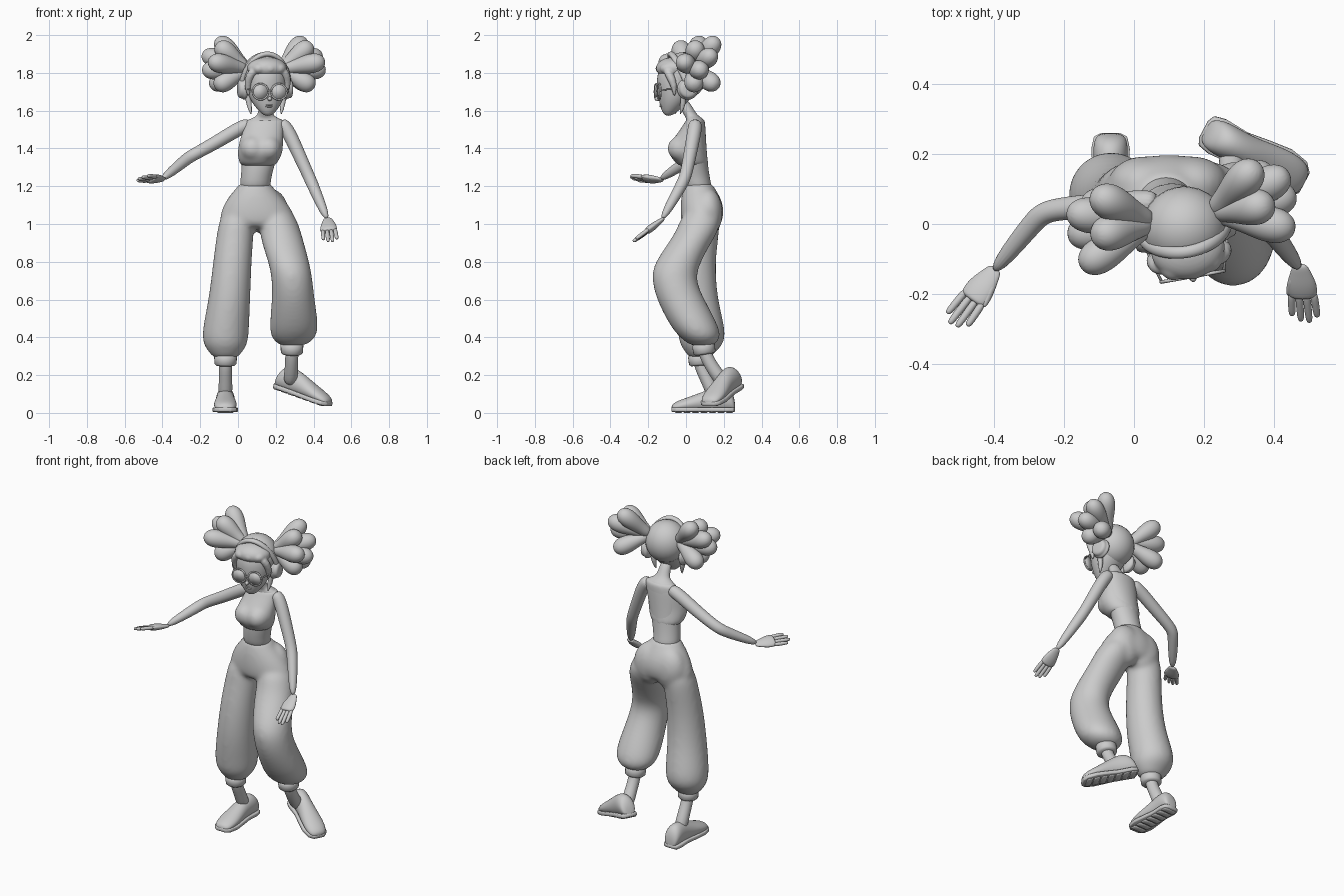
import bpy, bmesh, math
from mathutils import Vector, Matrix

if "Cube" in bpy.data.objects:
    bpy.data.objects.remove(bpy.data.objects["Cube"])

mat = bpy.data.materials.new("plain grey")
mat.use_nodes = True
GREY = (0.6, 0.6, 0.6, 1)
mat.diffuse_color = GREY
mat.node_tree.nodes["Principled BSDF"].inputs["Base Color"].default_value = GREY


def finish(name, bm, sub=0, matrix=Matrix(), remesh=0, smooth=6):
    bmesh.ops.recalc_face_normals(bm, faces=bm.faces)
    me = bpy.data.meshes.new(name)
    bm.to_mesh(me)
    bm.free()
    me.materials.append(mat)
    for p in me.polygons:
        p.use_smooth = True
    ob = bpy.data.objects.new(name, me)
    ob.matrix_world = matrix
    bpy.context.collection.objects.link(ob)
    if sub:
        ob.modifiers.new("subdivide", "SUBSURF").levels = sub
        ob.modifiers["subdivide"].render_levels = sub
    if remesh:
        m = ob.modifiers.new("weld", "REMESH")
        m.mode, m.voxel_size, m.use_smooth_shade = "VOXEL", remesh, True
        s = ob.modifiers.new("soften", "SMOOTH")
        s.iterations, s.factor = smooth, 0.5
    return ob


def loft(bm, rings, n=16):
    """Skin rings given as (centre, half axis u, half axis v)."""
    loops = []
    for c, u, v in rings:
        angles = [2 * math.pi * i / n for i in range(n)]
        loops.append([bm.verts.new(c + u * math.cos(a) + v * math.sin(a)) for a in angles])
    for a, b in zip(loops, loops[1:]):
        for i in range(n):
            bm.faces.new((a[i], a[(i + 1) % n], b[(i + 1) % n], b[i]))
    bm.faces.new(loops[0])
    bm.faces.new(loops[-1])


def slices(bm, rows):
    """Loft horizontal ellipses given as (z, x, y, rx, ry)."""
    loft(bm, [(Vector((x, y, z)), Vector((rx, 0, 0)), Vector((0, ry, 0)))
              for z, x, y, rx, ry in rows])


def tube(bm, pts, radii, side=(0, 0, 1), flat=1.0, n=12):
    pts = [Vector(p) for p in pts]
    rings = []
    for i, (p, r) in enumerate(zip(pts, radii)):
        t = (pts[min(i + 1, len(pts) - 1)] - pts[max(i - 1, 0)]).normalized()
        v = t.cross(Vector(side)).normalized()
        u = v.cross(t)
        rings.append((p, u * r, v * r * flat))
    loft(bm, rings, n)


def ball(bm, centre, size):
    bmesh.ops.create_uvsphere(bm, u_segments=24, v_segments=16, radius=1,
                              matrix=Matrix.Translation(centre) @ Matrix.Diagonal((*size, 1)))


# Trousers: hips and two ballooned legs welded together
bm = bmesh.new()
slices(bm, [(1.22, .09, .065, .084, .074), (1.2, .09, .067, .092, .08), (1.16, .09, .075, .13, .1),
            (1.1, .095, .085, .178, .117), (1.03, .105, .085, .21, .117), (.97, .105, .078, .2, .095)])
slices(bm, [(1.08, 0, .085, .09, .1), (.95, -.015, .075, .1, .103), (.8, -.03, .05, .104, .106),
            (.6, -.045, .05, .112, .118), (.43, -.067, .085, .128, .132), (.36, -.067, .082, .12, .118),
            (.315, -.066, .075, .085, .075), (.285, -.066, .072, .06, .052)])
slices(bm, [(1.08, .2, .085, .09, .1), (.98, .22, .07, .11, .115), (.9, .237, .02, .115, .115),
            (.78, .275, -.055, .11, .125), (.7, .287, -.065, .11, .118), (.6, .293, -.03, .115, .13),
            (.45, .297, .05, .135, .132), (.39, .293, .08, .118, .105), (.35, .288, .088, .06, .055)])
for x in (.03, .165):
    ball(bm, (x, .115, 1.06), (.105, .08, .13))
finish("trousers", bm, 2, remesh=.011, smooth=14)

# Trouser cuffs and ankles
LEGS = (("right", [(-.066, .07, .31), (-.066, .075, .25), (-.066, .115, .17), (-.067, .16, .07)]),
        ("left", [(.286, .09, .37), (.285, .1, .31), (.283, .145, .23), (.275, .205, .15)]))
for side, path in LEGS:
    bm = bmesh.new()
    tube(bm, [path[0], path[1]], [.061, .058], side=(0, 1, 0), n=24)
    finish(side + "_cuff", bm).modifiers.new("round", "BEVEL").width = .01
    bm = bmesh.new()
    tube(bm, path, [.036, .036, .036, .042], side=(0, 1, 0))
    finish(side + "_ankle", bm, 2)

# Shoes: uppers, flared soles and tread bars in a shared local frame, toe along -y
SHOE = [(.09, .025, .05), (.08, .045, .1), (.045, .052, .14), (-.03, .048, .128), (-.1, .057, .1),
        (-.17, .064, .075), (-.225, .054, .055), (-.248, .03, .035)]
fwd = Vector((.84, -.45, -.3)).normalized()
back = -fwd
across = back.cross(Vector((0, 0, 1))).normalized()
up = across.cross(back)
left_frame = Matrix.Translation((.272, .232, .103)) @ Matrix((across, back, up)).transposed().to_4x4()
for side, frame in (("right", Matrix.Translation((-.067, .17, 0))), ("left", left_frame)):
    bm = bmesh.new()
    loft(bm, [(Vector((0, y, h / 2 + .005)), Vector((w, 0, 0)), Vector((0, 0, h / 2)))
              for y, w, h in SHOE])
    finish(side + "_shoe", bm, 2, frame)
    bm = bmesh.new()
    outline = [(w, y) for y, w, h in SHOE]
    outline += [(-w, y) for w, y in reversed(outline)]
    face = bm.faces.new([bm.verts.new((x * 1.06, y, .006)) for x, y in outline])
    up_faces = bmesh.ops.extrude_face_region(bm, geom=[face])["geom"]
    bmesh.ops.translate(bm, vec=(0, 0, .022), verts=[v for v in up_faces if isinstance(v, bmesh.types.BMVert)])
    for i in range(7):
        bmesh.ops.create_cube(bm, size=1, matrix=Matrix.Translation((0, .06 - i * .045, .006))
                              @ Matrix.Diagonal((.085, .036, .012, 1)))
    sole = finish(side + "_sole", bm, 0, frame)
    sole.modifiers.new("round", "BEVEL").width = .003

# Torso, neck and cropped top
bm = bmesh.new()
slices(bm, [(1.17, .09, .07, .085, .075), (1.23, .092, .055, .081, .075), (1.3, .105, .045, .087, .074),
            (1.4, .12, .04, .1, .07), (1.5, .135, .045, .105, .06), (1.545, .145, .05, .105, .05),
            (1.565, .145, .04, .06, .042), (1.58, .145, .02, .036, .034), (1.67, .145, -.025, .034, .034)])
finish("torso", bm, 2)
bm = bmesh.new()
slices(bm, [(1.3, .105, .043, .093, .08), (1.33, .108, .028, .107, .092), (1.37, .116, .01, .122, .103),
            (1.41, .12, .005, .122, .1), (1.46, .127, .022, .117, .085), (1.51, .138, .04, .109, .065),
            (1.55, .145, .05, .104, .052), (1.56, .145, .05, .1, .048)])
for x in (.078, .162):
    ball(bm, (x, -.018, 1.4), (.07, .082, .07))
finish("cropped_top", bm, 2, remesh=.009, smooth=20)

# Arms and hands
ARMS = (("right", [(.07, .06, 1.53), (.02, .06, 1.515), (-.11, .052, 1.435), (-.22, .043, 1.375),
                   (-.265, .03, 1.35), (-.3, -.01, 1.32), (-.405, -.14, 1.235)],
         (-.6, -.8, .05), (.75, -.55, .35), 1),
        ("left", [(.22, .05, 1.54), (.258, .048, 1.51), (.315, .025, 1.385), (.365, .003, 1.275),
                  (.383, -.01, 1.235), (.405, -.035, 1.185), (.475, -.13, 1.02)],
         (.08, -.82, -.62), (1, 0, .1), -1))
for side, path, direction, wide, inner in ARMS:
    bm = bmesh.new()
    tube(bm, path, [.035, .039, .036, .033, .033, .031, .021], n=16)
    finish(side + "_arm", bm, 2)
    d, w, base = Vector(direction).normalized(), Vector(wide).normalized(), Vector(path[-1])
    bm = bmesh.new()
    tube(bm, [base + d * s for s in (-.02, .01, .05, .085, .1)], [.021, .03, .045, .045, .038],
         side=w, flat=.45)
    for i in range(4):
        root = base + d * .08 + w * (i - 1.5) * .021
        length = (.085, .105, .11, .09)[i if inner < 0 else 3 - i]
        tip = d * length + w * (i - 1.5) * .003
        tube(bm, [root, root + tip * .5, root + tip * .93, root + tip], [.0125, .012, .011, .005], side=w, n=8)
    root = base + d * .02 + w * inner * .02
    thumb = d * .075 + w * inner * .022
    tube(bm, [root, root + thumb * .6, root + thumb], [.015, .013, .007], side=w, n=8)
    finish(side + "_hand", bm, 2)

# Head in its own turned frame
HEAD = Matrix.Translation((.145, -.02, 0)) @ Matrix.Rotation(math.radians(10), 4, "Z")
bm = bmesh.new()
slices(bm, [(1.572, 0, -.075, .02, .018), (1.6, 0, -.065, .05, .047), (1.65, 0, -.045, .087, .08),
            (1.71, 0, -.027, .107, .108), (1.78, 0, -.018, .116, .122), (1.84, 0, -.01, .1, .105),
            (1.88, 0, 0, .06, .06)])
finish("face", bm, 2, HEAD)
bm = bmesh.new()
ball(bm, (0, -.132, 1.663), (.011, .016, .012))
finish("nose", bm, 0, HEAD)
bm = bmesh.new()
for z in (1.622, 1.63):
    ball(bm, (0, -.112, z), (.02, .009, .005))
finish("lips", bm, 0, HEAD)
bm = bmesh.new()
ball(bm, (0, .01, 1.785), (.122, .118, .125))
finish("hair_cap", bm, 0, HEAD)

# Swept fringe and hanging side locks
bm = bmesh.new()
ball(bm, (0, -.05, 1.825), (.108, .09, .058))
for x, y in ((-.05, -.085), (.005, -.092), (.055, -.08)):
    ball(bm, (x, y, 1.823), (.042, .05, .034))
for s in (-1, 1):
    tube(bm, [(s * .07, -.1, 1.82), (s * .1, -.085, 1.79), (s * .108, -.06, 1.73), (s * .1, -.06, 1.67)],
         [.02, .025, .02, .004], side=(0, 1, 0))
    tube(bm, [(s * .1, -.01, 1.72), (s * .095, -.01, 1.66), (s * .085, -.015, 1.61), (s * .08, -.03, 1.57)],
         [.016, .018, .013, .002], side=(0, 1, 0))
finish("fringe_and_side_locks", bm, 1, HEAD, remesh=.006, smooth=4)

# Bunches: plump teardrop locks fanning out from each side
TIPS = [(.225, .12, 1.97), (.245, .01, 1.945), (.305, .085, 1.895), (.315, .025, 1.815), (.295, -.065, 1.86),
        (.26, .11, 1.735), (.255, .0, 1.73)]
for s, side in ((-1, "right"), (1, "left")):
    bm = bmesh.new()
    root = Vector((s * .09, .04, 1.82))
    for x, y, z in TIPS:
        reach = Vector((s * x, y + .02, z)) - root
        tube(bm, [root + reach * t for t in (0, .3, .55, .78, .97, 1.08)],
             [.032, .036, .049, .056, .047, .018], side=(0, 1, 0))
    finish(side + "_hair_bunch", bm, 2, HEAD)

# Headphones
bm = bmesh.new()
arc = [math.pi * i / 24 for i in range(25)]
tube(bm, [(.127 * math.cos(a), .015 - .075 * math.sin(a), 1.72 + .18 * math.sin(a)) for a in arc],
     [.018] * 25, side=(0, 1, 0), flat=.8)
finish("headphone_band", bm, 1, HEAD)
for s, side in ((-1, "right"), (1, "left")):
    bm = bmesh.new()
    tube(bm, [(s * x, .01, 1.715) for x in (.09, .118, .119, .14, .148)],
         [.056, .06, .05, .05, .034], n=24)
    finish(side + "_ear_cup", bm, 1, HEAD)

# Round glasses
bm = bmesh.new()
for s in (-1, 1):
    loop = [2 * math.pi * i / 24 for i in range(25)]
    tube(bm, [(s * .05 + .042 * math.cos(a), -.132, 1.7 + .042 * math.sin(a)) for a in loop],
         [.005] * 25, side=(0, 1, 0), n=8)
    tube(bm, [(s * .05, -.135, 1.7), (s * .05, -.13, 1.7)], [.042] * 2, n=24)
    tube(bm, [(s * .09, -.131, 1.71), (s * .112, -.06, 1.715), (s * .12, 0, 1.72)], [.004] * 3, n=8)
tube(bm, [(-.012, -.135, 1.705), (.012, -.135, 1.705)], [.004] * 2, n=8)
finish("glasses", bm, 0, HEAD)
